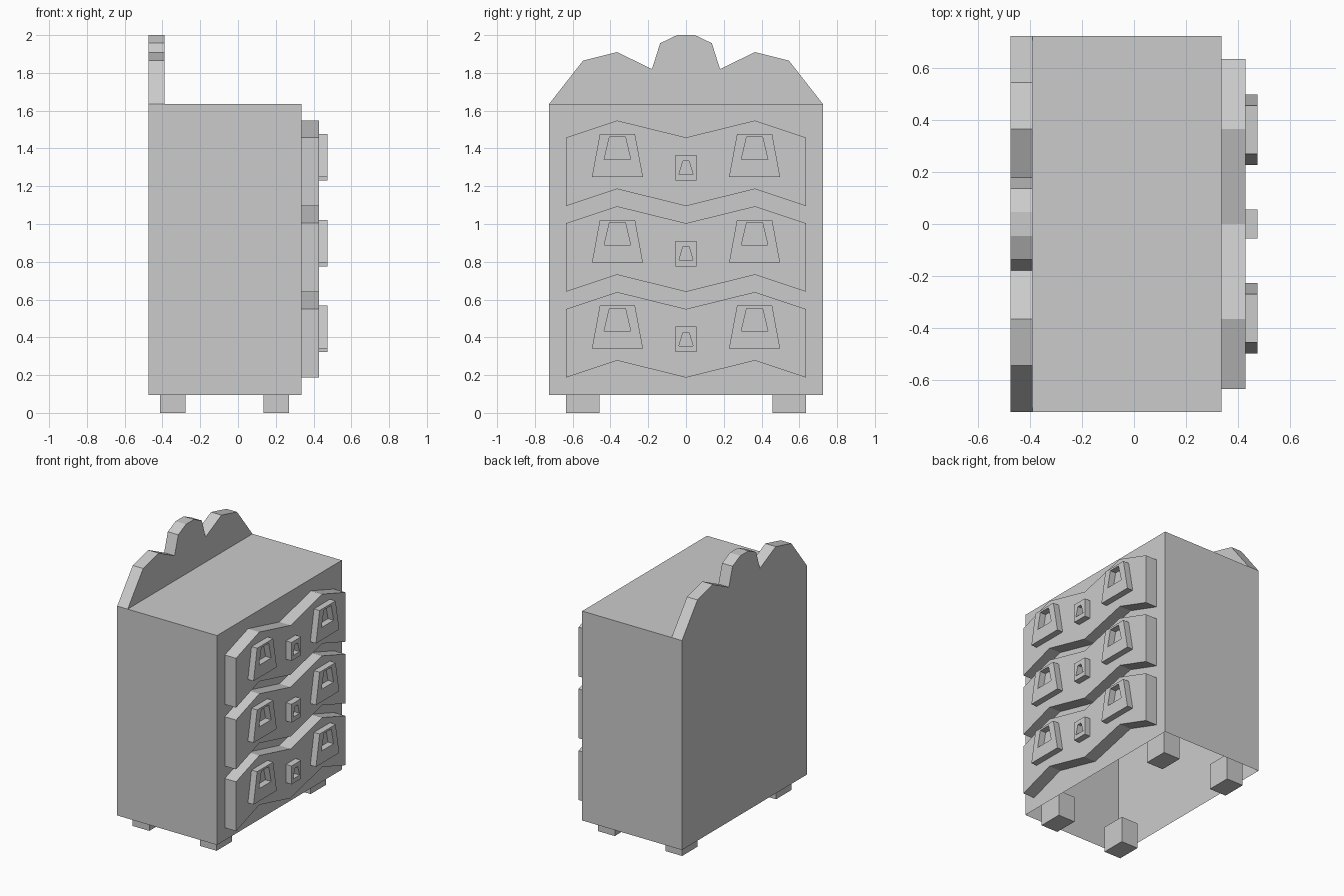
import bpy, bmesh

cube = bpy.data.objects.get("Cube")
if cube:
    bpy.data.objects.remove(cube, do_unlink=True)

grey = bpy.data.materials.new("plain grey")
grey.use_nodes = True
COLOUR = (0.6, 0.6, 0.6, 1)
grey.diffuse_color = COLOUR
grey.node_tree.nodes["Principled BSDF"].inputs["Base Color"].default_value = COLOUR


def finish(name, bm):
    bmesh.ops.recalc_face_normals(bm, faces=bm.faces)
    mesh = bpy.data.meshes.new(name)
    bm.to_mesh(mesh)
    bm.free()
    mesh.materials.append(grey)
    obj = bpy.data.objects.new(name, mesh)
    bpy.context.collection.objects.link(obj)
    return obj


def prism(name, outline, x0, x1):
    """Extrude a (y, z) outline from x0 to x1."""
    bm = bmesh.new()
    face = bm.faces.new([bm.verts.new((x0, y, z)) for y, z in outline])
    ext = bmesh.ops.extrude_face_region(bm, geom=[face])["geom"]
    bmesh.ops.translate(bm, vec=(x1 - x0, 0, 0),
                        verts=[v for v in ext if isinstance(v, bmesh.types.BMVert)])
    return finish(name, bm)


def frame(name, outer, inner, x0, x1):
    """Plate with a hole: two outlines with matching corners."""
    bm = bmesh.new()
    loops = [[bm.verts.new((x, y, z)) for y, z in pts]
             for x, pts in ((x0, outer), (x1, outer), (x1, inner), (x0, inner))]
    n = len(outer)
    for a, b in zip(loops, loops[1:] + loops[:1]):
        for i in range(n):
            j = (i + 1) % n
            bm.faces.new((a[i], a[j], b[j], b[i]))
    return finish(name, bm)


def rect(y0, y1, z0, z1):
    return [(y0, z0), (y1, z0), (y1, z1), (y0, z1)]


def trapezoid(y, bottom, top, z0, z1):
    return [(y - bottom, z0), (y + bottom, z0), (y + top, z1), (y - top, z1)]


BACK, FRONT, DRAWER, PLATE = -0.475, 0.337, 0.429, 0.475
HALF, BASE, TOP = 0.725, 0.095, 1.635

# Cabinet shell, open underneath
body = prism("cabinet_body", rect(-HALF, HALF, BASE, TOP), BACK, FRONT)
bm = bmesh.new()
bm.from_mesh(body.data)
bmesh.ops.delete(bm, geom=[f for f in bm.faces if f.calc_center_median().z < BASE + 0.01],
                 context='FACES_ONLY')
bm.to_mesh(body.data)
bm.free()

# Scalloped crest along the back
half_crest = [(HALF, TOP), (0.545, 1.865), (0.365, 1.91), (0.18, 1.82), (0.137, 1.957), (0.047, 2)]
prism("back_crest", half_crest + [(-y, z) for y, z in reversed(half_crest)], BACK, -0.39)

# Feet reach up inside the shell
for x0, depth in ((-0.413, "back"), (0.135, "front")):
    for y0, side in ((-0.635, "right"), (0.457, "left")):
        prism(f"{depth}_{side}_foot", rect(y0, y0 + 0.178, 0, 0.19), x0, x0 + 0.136)

# Three wavy drawers with handles and keyhole plates
wave = [(-0.635, 0), (-0.365, 0.09), (0, 0), (0.365, 0.09), (0.635, 0)]
for i in range(3):
    z = 0.187 + i * 0.454
    outline = [(y, z + h) for y, h in wave] + [(y, z + 0.363 + h) for y, h in reversed(wave)]
    prism(f"drawer_{i + 1}", outline, FRONT, DRAWER)
    for y, side in ((-0.363, "right"), (0.363, "left")):
        frame(f"drawer_{i + 1}_{side}_handle",
              trapezoid(y, 0.135, 0.093, z + 0.155, z + 0.381),
              trapezoid(y, 0.07, 0.042, z + 0.247, z + 0.366), DRAWER, PLATE)
    frame(f"drawer_{i + 1}_keyhole", rect(-0.056, 0.056, z + 0.135, z + 0.27),
          trapezoid(0, 0.037, 0.016, z + 0.168, z + 0.239), DRAWER, PLATE)
